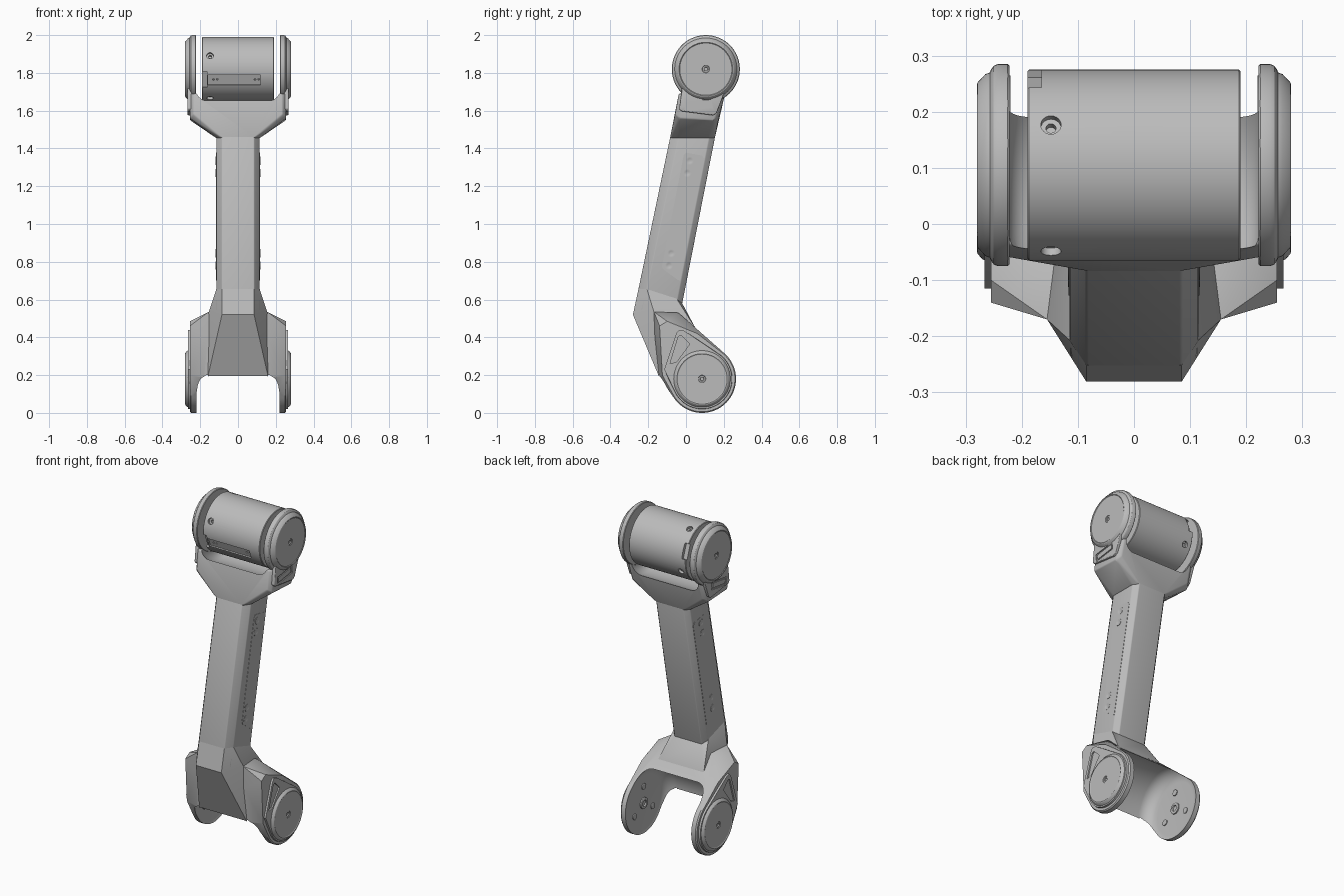
import bpy, bmesh, math
from mathutils import Matrix, Vector

cube = bpy.data.objects.get("Cube")
if cube:
    bpy.data.objects.remove(cube)

grey = bpy.data.materials.new("satin_grey")
grey.use_nodes = True
COLOUR = (0.5, 0.5, 0.5, 1)
grey.diffuse_color = COLOUR
grey.node_tree.nodes["Principled BSDF"].inputs["Base Color"].default_value = COLOUR

TOP = (0.105, 1.82)     # upper joint axis (y, z)
LOW = (0.085, 0.18)     # lower joint axis (y, z)
SIDES = (("left", 1), ("right", -1))


def finish(name, bm):
    bmesh.ops.recalc_face_normals(bm, faces=bm.faces)
    mesh = bpy.data.meshes.new(name)
    bm.to_mesh(mesh)
    bm.free()
    mesh.materials.append(grey)
    ob = bpy.data.objects.new(name, mesh)
    bpy.context.collection.objects.link(ob)
    smooth(ob)
    return ob


def smooth(ob):
    bpy.ops.object.select_all(action='DESELECT')
    ob.select_set(True)
    bpy.context.view_layer.objects.active = ob
    bpy.ops.object.shade_smooth_by_angle(angle=math.radians(28))


def hull(name, points, bevel=0.0):
    """Convex solid around points, with softened edges."""
    bm = bmesh.new()
    for p in points:
        bm.verts.new(p)
    bmesh.ops.convex_hull(bm, input=bm.verts)
    loose = [v for v in bm.verts if not v.link_faces]
    bmesh.ops.delete(bm, geom=loose, context='VERTS')
    bmesh.ops.dissolve_limit(bm, angle_limit=0.02, verts=bm.verts, edges=bm.edges)
    if bevel:
        sharp = [e for e in bm.edges if e.calc_face_angle(0) > 0.3]
        bmesh.ops.bevel(bm, geom=sharp, offset=bevel, segments=3, profile=0.5,
                        affect='EDGES', clamp_overlap=True)
    return finish(name, bm)


def lathe(name, profile, centre, side=1, steps=72):
    """Spin (radius, x) pairs about an axis along x."""
    bm = bmesh.new()
    y, z = centre
    vs = [bm.verts.new((x * side, y + r, z)) for r, x in profile]
    edges = [bm.edges.new(pair) for pair in zip(vs, vs[1:])]
    bmesh.ops.spin(bm, geom=vs + edges, cent=(0, y, z), axis=(1, 0, 0),
                   angle=math.tau, steps=steps)
    bmesh.ops.remove_doubles(bm, verts=bm.verts, dist=1e-5)
    return finish(name, bm)


def both(points):
    return [(s * x, y, z) for x, y, z in points for s in (1, -1)]


def circle(x, centre, r, n=64):
    return [(x, centre[0] + r * math.cos(math.tau * i / n),
             centre[1] + r * math.sin(math.tau * i / n)) for i in range(n)]


def slab(yz, x0, x1):
    return [(x, y, z) for y, z in yz for x in (x0, x1)]


def cut(target, cutter):
    mod = target.modifiers.new("cut", 'BOOLEAN')
    mod.operation, mod.solver, mod.object = 'DIFFERENCE', 'EXACT', cutter
    bpy.context.view_layer.objects.active = target
    bpy.ops.object.modifier_apply(modifier=mod.name)
    bpy.data.objects.remove(cutter)
    smooth(target)


def cavity(centre, r, soft):
    """Rounded drum-shaped space between the two fork arms."""
    w = 0.225
    arc = [(r - soft + soft * math.cos(a), w - soft + soft * math.sin(a))
           for a in (math.pi / 16 * i for i in range(9))]
    prof = [(0, w)] + arc[::-1] + [(q, -x) for q, x in arc] + [(0, -w)]
    return lathe("cavity_cutter", prof, centre)


# Long chamfered shaft leaning back
def shaft_section(z):
    f = -0.28 + 0.209 * (z - 0.52)
    b = -0.02 + 0.197 * (z - 0.58)
    return both([(0.085, f, z), (0.115, f + 0.045, z), (0.115, b - 0.03, z), (0.09, b, z)])


hull("shaft", shaft_section(0.54) + shaft_section(1.475), 0.004)

# Trunk of the lower yoke, tapering out from the shaft
trunk = hull("lower_trunk", [p for p in shaft_section(0.655) if p[1] < -0.1] + both(
    [(0.085, -0.281, 0.52), (0.155, -0.17, 0.535), (0.16, -0.142, 0.19), (0.16, -0.1, 0.17),
     (0.115, -0.05, 0.605), (0.09, -0.02, 0.58), (0.155, 0.055, 0.44), (0.155, 0.1, 0.3)]))
cut(trunk, cavity(LOW, 0.23, 0.075))

# Shoulders and round arms of the lower yoke
arms = hull("lower_arms", both(
    [(0.155, -0.17, 0.535), (0.16, -0.165, 0.4), (0.16, -0.142, 0.19),
     (0.255, -0.14, 0.46), (0.255, -0.125, 0.2), (0.255, -0.1, 0.485),
     (0.155, -0.04, 0.53), (0.155, 0.06, 0.44), (0.255, 0.06, 0.42)]
    + circle(0.255, LOW, 0.174) + circle(0.248, LOW, 0.18)))
cut(arms, cavity(LOW, 0.23, 0.075))

# Upper yoke flaring from the shaft to the fork plates
neck = hull("upper_yoke", shaft_section(1.455) + both(
    [(0.235, -0.058, 1.58), (0.255, -0.035, 1.56), (0.255, 0.15, 1.55), (0.235, 0.174, 1.57),
     (0.235, -0.038, 1.69), (0.255, -0.02, 1.69), (0.255, 0.19, 1.68), (0.235, 0.205, 1.68)]),
    0.006)
cut(neck, cavity(TOP, 0.225, 0.06))

# Motor drum held by the upper fork
drum = lathe("drum", [(0, -0.19), (0.167, -0.19), (0.17, -0.187),
                      (0.17, 0.187), (0.167, 0.19), (0, 0.19)], TOP, steps=96)


def on_drum(angle, x, r):
    return (Matrix.Translation((0, *TOP)) @ Matrix.Rotation(math.radians(angle), 4, 'X')
            @ Matrix.Translation((x, r, 0)))


def box_cutter(m, size):
    bm = bmesh.new()
    bmesh.ops.create_cube(bm, size=1, matrix=m @ Matrix.Diagonal((*size, 1)))
    return finish("box_cutter", bm)


def hole_cutter(m, r, depth):
    bm = bmesh.new()
    bmesh.ops.create_cone(bm, cap_ends=True, segments=24, radius1=r, radius2=r, depth=depth,
                          matrix=m @ Matrix.Rotation(math.pi / 2, 4, 'X'))
    return finish("hole_cutter", bm)


for k in range(4):
    cut(drum, hole_cutter(on_drum(65 + 90 * k, -0.148, 0.17), 0.018, 0.03))
    cut(drum, hole_cutter(on_drum(65 + 90 * k, -0.148, 0.17), 0.009, 0.06))
for angle in (20, 200):
    cut(drum, box_cutter(on_drum(angle, -0.185, 0.17), (0.04, 0.04, 0.09)))
cut(drum, box_cutter(on_drum(200, -0.02, 0.175), (0.28, 0.03, 0.055)))
for x in (-0.13, -0.11, 0.09, 0.11):
    cut(drum, hole_cutter(on_drum(200, x, 0.16), 0.005, 0.02))

for side, s in SIDES:
    # Upper fork plate and its stepped cap with a centre bolt hole
    lathe(side + "_upper_cap",
          [(0, 0.222), (0.177, 0.222), (0.18, 0.225), (0.18, 0.243), (0.177, 0.25), (0.17, 0.255),
           (0.165, 0.257), (0.162, 0.265), (0.147, 0.279), (0.142, 0.28), (0.138, 0.277),
           (0.02, 0.277), (0.018, 0.274), (0.011, 0.274), (0.009, 0.268), (0, 0.268)], TOP, s)

    # Raised tab below the cap, with a sunken label field
    tab_yz = [(-0.022, 1.72), (-0.036, 1.61), (-0.025, 1.597), (0.145, 1.575),
              (0.162, 1.588), (0.205, 1.7)]
    tab = hull(side + "_upper_tab", slab(tab_yz, s * 0.245, s * 0.268), 0.005)
    tilt = Matrix.Translation((s * 0.268, 0.065, 1.633)) @ Matrix.Rotation(0.14, 4, 'X')
    cut(tab, box_cutter(tilt, (0.012, 0.14, 0.046)))
    hull(side + "_label_field", [tilt @ Vector((dx, dy, dz)) for dx in (-s * 0.01, -s * 0.001)
                                 for dy in (-0.06, 0.06) for dz in (-0.014, 0.014)])

    # Lower teardrop pad with a triangular pocket
    pad_yz = [(-0.1, 0.2), (-0.115, 0.23), (-0.05, 0.425), (-0.035, 0.44), (-0.01, 0.435),
              (0.13, 0.335)]
    pad = hull(side + "_lower_pad", slab(pad_yz, s * 0.24, s * 0.266)
               + circle(s * 0.24, LOW, 0.162) + circle(s * 0.266, LOW, 0.158))
    pocket = [(-0.085, 0.26), (-0.04, 0.405), (-0.025, 0.41), (0.02, 0.365), (-0.05, 0.27)]
    cut(pad, hull("pocket_cutter", slab(pocket, s * 0.258, s * 0.3)))

    # Lower round cap and the bolts on the inner face
    lathe(side + "_lower_cap",
          [(0, 0.25), (0.152, 0.25), (0.152, 0.262), (0.148, 0.27), (0.138, 0.279), (0.133, 0.28),
           (0.128, 0.277), (0.02, 0.277), (0.018, 0.274), (0.011, 0.274), (0.009, 0.268),
           (0, 0.268)], LOW, s)
    lathe(side + "_inner_hub", [(0, 0.235), (0.033, 0.235), (0.033, 0.218), (0.03, 0.216),
                                (0.018, 0.216), (0.016, 0.224), (0, 0.224)], LOW, s, 32)
    for k in range(3):
        a = math.radians(90 + 120 * k)
        spot = (LOW[0] + 0.1 * math.cos(a), LOW[1] + 0.1 * math.sin(a))
        lathe(f"{side}_inner_bolt_{k + 1}", [(0, 0.235), (0.018, 0.235), (0.018, 0.22),
                                             (0.015, 0.218), (0, 0.218)], spot, s, 24)

    # Thin cover panel on the shaft with four ringed screws
    panel = [(-0.012, 1.365), (0, 1.378), (0.085, 1.362), (0.097, 1.345),
             (-0.03, 0.7), (-0.045, 0.705), (-0.12, 0.76), (-0.127, 0.775)]
    hull(side + "_shaft_panel", slab(panel, s * 0.11, s * 0.1165))
    for k, spot in enumerate([(0.02, 1.335), (0.007, 1.27), (-0.078, 0.845), (-0.09, 0.78)]):
        lathe(f"{side}_panel_screw_{k + 1}", [(0, 0.112), (0.022, 0.112), (0.022, 0.118),
                                              (0.013, 0.118), (0.011, 0.117), (0, 0.117)],
              spot, s, 24)
